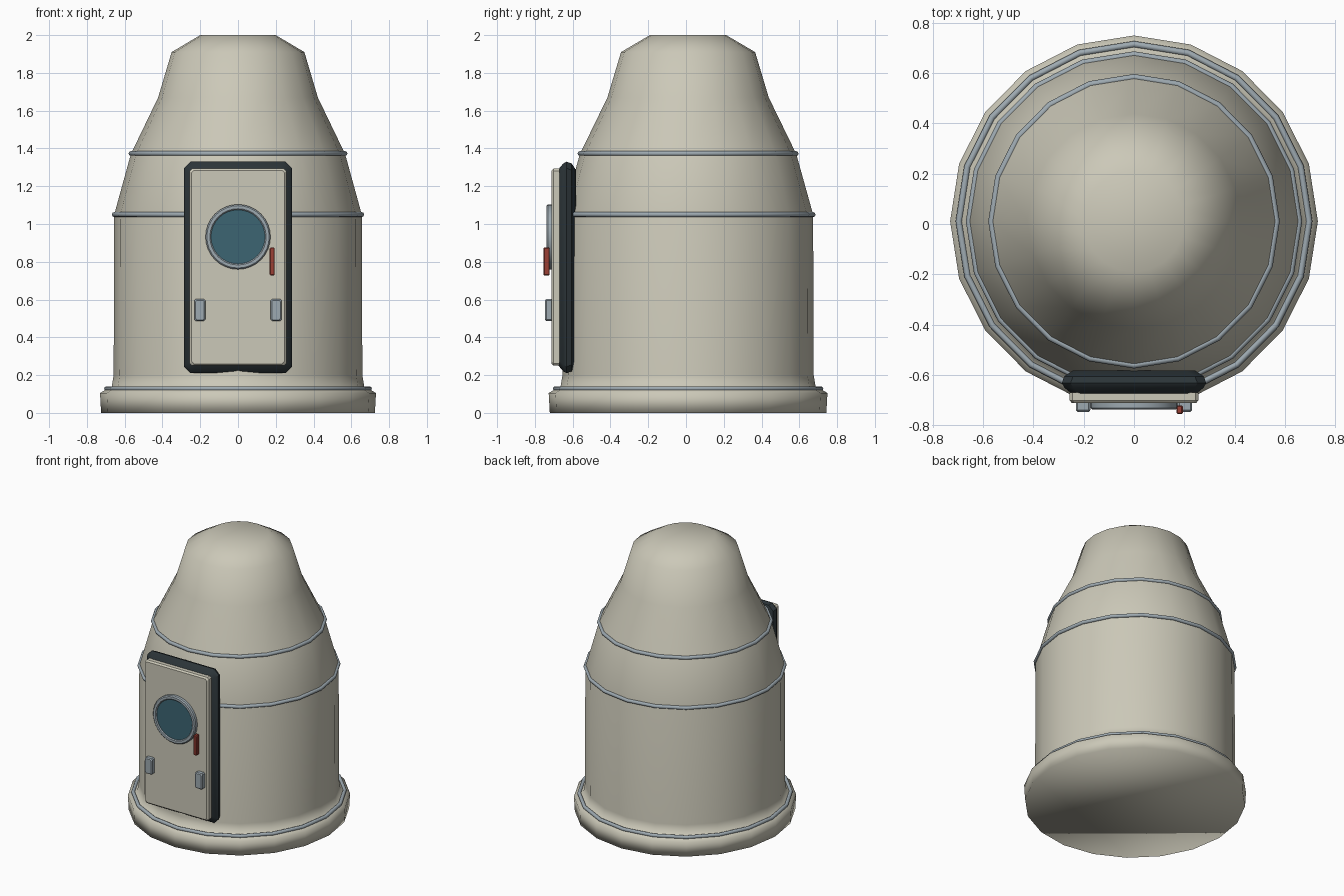
import bpy, bmesh, math
from mathutils import Matrix

if "Cube" in bpy.data.objects:
    bpy.data.objects.remove(bpy.data.objects["Cube"])

def material(name, color):
    m = bpy.data.materials.new(name)
    m.diffuse_color = (*color, 1)
    m.use_nodes = True
    m.node_tree.nodes["Principled BSDF"].inputs["Base Color"].default_value = m.diffuse_color
    return m

HULL = material("hull_beige", (0.60, 0.58, 0.48))
DARK = material("seal_dark", (0.025, 0.035, 0.04))
STEEL = material("trim_steel", (0.34, 0.40, 0.44))
GLASS = material("glass_teal", (0.045, 0.13, 0.17))
RED = material("handle_red", (0.33, 0.05, 0.035))

def finish(name, bm, mat, angle=30):
    bmesh.ops.recalc_face_normals(bm, faces=bm.faces[:])
    me = bpy.data.meshes.new(name)
    bm.to_mesh(me)
    bm.free()
    me.materials.append(mat)
    ob = bpy.data.objects.new(name, me)
    bpy.context.collection.objects.link(ob)
    bpy.ops.object.select_all(action='DESELECT')
    ob.select_set(True)
    bpy.context.view_layer.objects.active = ob
    bpy.ops.object.shade_smooth_by_angle(angle=math.radians(angle))
    return ob

def skin(bm, loops, closed=False):
    """Bridge vertex loops; cap the ends or join last to first."""
    rows = [[bm.verts.new(p) for p in lp] for lp in loops]
    n = len(rows[0])
    pairs = list(zip(rows, rows[1:])) + ([(rows[-1], rows[0])] if closed else [])
    for a, b in pairs:
        for i in range(n):
            j = (i + 1) % n
            bm.faces.new((a[i], a[j], b[j], b[i]))
    if not closed:
        bm.faces.new(rows[0])
        bm.faces.new(rows[-1])

def lathe(name, profile, mat, sides, matrix, closed=False, angle=30):
    bm = bmesh.new()
    steps = [2 * math.pi * i / sides for i in range(sides)]
    skin(bm, [[(r * math.cos(t), r * math.sin(t), z) for t in steps]
              for r, z in profile], closed)
    bm.transform(matrix)
    return finish(name, bm, mat, angle)

def plate(name, x0, x1, z0, z1, chamfer, layers, mat):
    """Chamfer-cornered slab facing -y; layers are (y, inset)."""
    bm = bmesh.new()
    loops = []
    for y, d in layers:
        a, b, e, f, c = x0 + d, x1 - d, z0 + d, z1 - d, chamfer
        loops.append([(px, y, pz) for px, pz in (
            (a + c, e), (b - c, e), (b, e + c), (b, f - c),
            (b - c, f), (a + c, f), (a, f - c), (a, e + c))])
    skin(bm, loops)
    return finish(name, bm, mat)

# Capsule hull, slightly narrower in x
BODY = Matrix.Translation((0, 0.011, 0)) @ Matrix.Diagonal((0.99, 1, 1, 1))
lathe("capsule_hull", [(0.732, 0), (0.738, 0.105), (0.705, 0.125), (0.675, 0.14),
                       (0.665, 0.20), (0.662, 1.05), (0.573, 1.37), (0.427, 1.67),
                       (0.355, 1.91), (0.202, 2.0)], HULL, 20, BODY, angle=180)

# Trim rings around the hull
for name, z, r in (("base_ring", 0.128, 0.703), ("middle_ring", 1.05, 0.662),
                   ("upper_ring", 1.373, 0.572)):
    tube = [(r + 0.013 * math.cos(k * math.pi / 4), z + 0.013 * math.sin(k * math.pi / 4))
            for k in range(8)]
    lathe(name, tube, STEEL, 20, BODY, closed=True, angle=60)

# Hatch seal and door panel
plate("hatch_seal", -0.287, 0.287, 0.21, 1.33, 0.035,
      [(-0.582, 0.045), (-0.605, 0.01), (-0.632, 0), (-0.65, 0.01), (-0.675, 0.04)], DARK)
plate("hatch_door", -0.256, 0.256, 0.25, 1.293, 0.012,
      [(-0.67, 0), (-0.701, 0), (-0.712, 0.01)], HULL)

# Porthole frame and glass
PORT = Matrix.Translation((0, 0, 0.932)) @ Matrix.Rotation(math.pi / 2, 4, 'X')
lathe("porthole_frame", [(0.143, 0.705), (0.172, 0.705), (0.172, 0.731), (0.165, 0.738),
                         (0.149, 0.738), (0.143, 0.732)], STEEL, 32, PORT, closed=True)
lathe("porthole_glass", [(0.145, 0.706), (0.145, 0.73)], GLASS, 32, PORT)

# Hinge blocks and handle
for side, name in ((-1, "left_hinge"), (1, "right_hinge")):
    c = side * 0.202
    plate(name, c - 0.029, c + 0.029, 0.487, 0.602, 0.007,
          [(-0.71, 0), (-0.739, 0), (-0.746, 0.006)], STEEL)
plate("hatch_handle", 0.168, 0.194, 0.728, 0.876, 0.005,
      [(-0.722, 0.004), (-0.726, 0), (-0.75, 0), (-0.754, 0.004)], RED)
